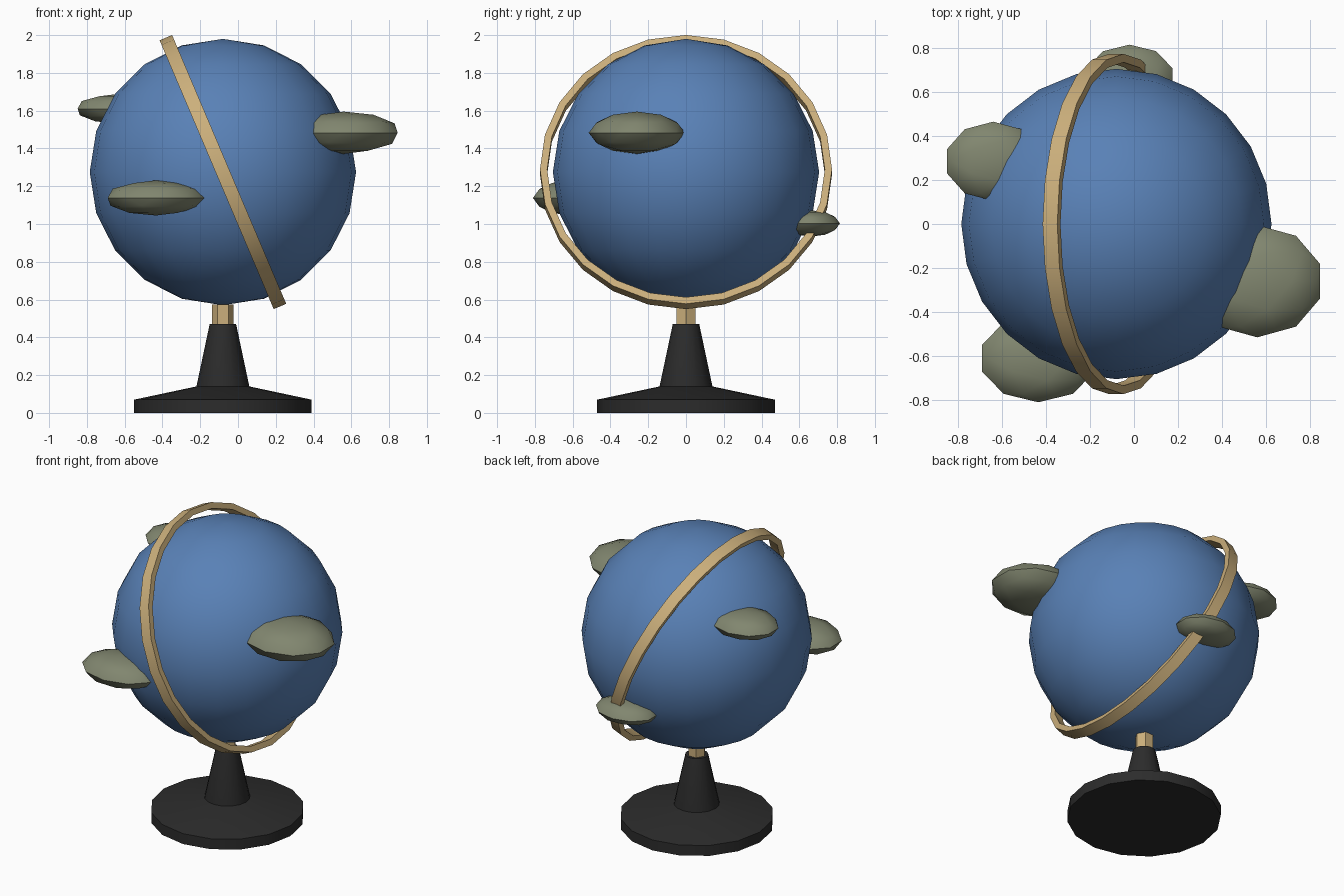
import bpy, bmesh, math

if "Cube" in bpy.data.objects:
    bpy.data.objects.remove(bpy.data.objects["Cube"])

CX, CZ = -0.08, 1.275   # globe centre


def material(name, rgb):
    m = bpy.data.materials.new(name)
    m.diffuse_color = (*rgb, 1)
    m.use_nodes = True
    m.node_tree.nodes["Principled BSDF"].inputs["Base Color"].default_value = m.diffuse_color
    return m


BLUE = material("ocean_blue", (0.10, 0.22, 0.47))
GREEN = material("land_green", (0.22, 0.24, 0.16))
BRASS = material("brass", (0.60, 0.43, 0.20))
BLACK = material("black", (0.025, 0.025, 0.025))


def finish(ob, name, mat, angle=35):
    ob.name = name
    ob.data.materials.append(mat)
    bpy.ops.object.select_all(action='DESELECT')
    ob.select_set(True)
    bpy.context.view_layer.objects.active = ob
    bpy.ops.object.shade_smooth_by_angle(angle=math.radians(angle))
    return ob


def lathe(name, profile, sides, mat, closed=False):
    """Revolve (radius, z) points around z; cap the ends unless closed."""
    bm = bmesh.new()
    rings = [[bm.verts.new((r * math.cos(2 * math.pi * i / sides),
                            r * math.sin(2 * math.pi * i / sides), z))
              for i in range(sides)] for r, z in profile]
    pairs = list(zip(rings, rings[1:]))
    if closed:
        pairs.append((rings[-1], rings[0]))
    for a, b in pairs:
        for i in range(sides):
            j = (i + 1) % sides
            bm.faces.new((a[i], a[j], b[j], b[i]))
    if not closed:
        bm.faces.new(rings[0][::-1])
        bm.faces.new(rings[-1])
    bmesh.ops.recalc_face_normals(bm, faces=bm.faces)
    me = bpy.data.meshes.new(name)
    bm.to_mesh(me)
    bm.free()
    ob = bpy.data.objects.new(name, me)
    bpy.context.collection.objects.link(ob)
    return finish(ob, name, mat)


# Stand: wide foot, tapering column, hexagonal peg
foot = lathe("base", [(0.47, 0), (0.47, 0.07), (0.14, 0.14)], 16, BLACK)
column = lathe("column", [(0.14, 0.13), (0.14, 0.14), (0.07, 0.47)], 16, BLACK)
peg = lathe("peg", [(0.057, 0.44), (0.057, 0.575)], 6, BRASS)
for part in (foot, column, peg):
    part.location.x = CX

# Globe
bpy.ops.mesh.primitive_uv_sphere_add(segments=24, ring_count=10, radius=0.705,
                                     location=(CX, 0, CZ))
finish(bpy.context.object, "globe", BLUE)

# Tilted meridian ring, square in section
ring = lathe("meridian_ring", [(0.735, -0.036), (0.773, -0.036),
                               (0.773, 0.036), (0.735, 0.036)], 24, BRASS, True)
ring.location = (CX, 0, CZ)
ring.rotation_euler.y = math.radians(67)

# Land masses: flattened low-poly blobs half sunk in the globe
lands = {
    "land_right": ((0.56, -0.26, 1.483), (0.30, 0.255, 0.112)),
    "land_front": ((-0.435, -0.61, 1.138), (0.268, 0.20, 0.093)),
    "land_left": ((-0.64, 0.285, 1.61), (0.22, 0.18, 0.078)),
    "land_back": ((-0.02, 0.66, 1.003), (0.205, 0.155, 0.07)),
}
for name, (loc, size) in lands.items():
    bpy.ops.mesh.primitive_ico_sphere_add(subdivisions=2, radius=1, location=loc)
    ob = bpy.context.object
    ob.scale = size
    bpy.ops.object.transform_apply(location=False, rotation=False, scale=True)
    finish(ob, name, GREEN)
